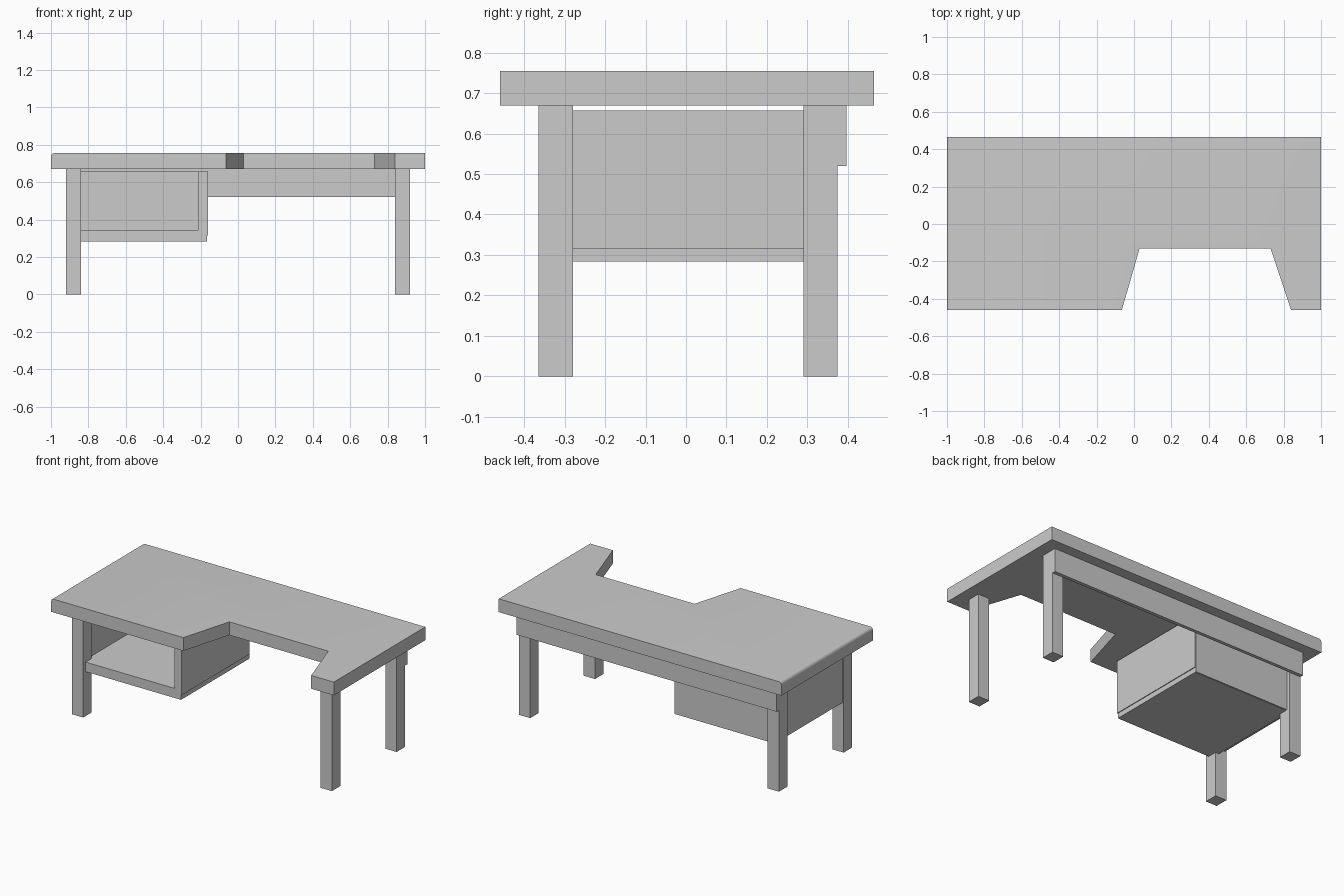
import bpy, bmesh

if "Cube" in bpy.data.objects:
    bpy.data.objects.remove(bpy.data.objects["Cube"])


def finish(name, bm):
    bmesh.ops.recalc_face_normals(bm, faces=bm.faces)
    mesh = bpy.data.meshes.new(name)
    bm.to_mesh(mesh)
    bm.free()
    obj = bpy.data.objects.new(name, mesh)
    bpy.context.collection.objects.link(obj)
    return obj


def box(name, x, y, z):
    """Box from (min, max) ranges on each axis."""
    bm = bmesh.new()
    bmesh.ops.create_cube(bm, size=1)
    for v in bm.verts:
        for i, (lo, hi) in enumerate((x, y, z)):
            v.co[i] = lo if v.co[i] < 0 else hi
    return finish(name, bm)


# Desktop with a tapered knee cut-out and a softened left top edge
Z0, Z1 = 0.67, 0.755
outline = [(-1, -0.46), (-0.065, -0.46), (0.03, -0.13), (0.73, -0.13),
           (0.84, -0.46), (1, -0.46), (1, 0.465), (-1, 0.465)]
bm = bmesh.new()
base = bm.faces.new([bm.verts.new((x, y, Z0)) for x, y in outline])
top = bmesh.ops.extrude_face_region(bm, geom=[base])["geom"]
for v in top:
    if isinstance(v, bmesh.types.BMVert):
        v.co.z = Z1
left_edge = [e for e in bm.edges
             if all(v.co.x < -0.99 and v.co.z > Z1 - 0.01 for v in e.verts)]
bmesh.ops.bevel(bm, geom=left_edge, offset=0.016, segments=3, profile=0.5,
                affect='EDGES')
desktop = finish("desktop", bm)
bpy.context.view_layer.objects.active = desktop
desktop.select_set(True)
bpy.ops.object.shade_smooth_by_angle()

# Four square legs
for side, x in (("left", (-0.92, -0.84)), ("right", (0.84, 0.92))):
    for end, y in (("front", (-0.365, -0.28)), ("back", (0.29, 0.375))):
        box(f"{end}_{side}_leg", x, y, (0, Z0))

# Rail across the back of the legs
box("back_rail", (-0.92, 0.92), (0.375, 0.397), (0.52, Z0))

# Open-fronted cabinet hung between the left legs
box("cabinet_floor", (-0.865, -0.165), (-0.34, 0.345), (0.284, 0.345))
box("cabinet_right_side", (-0.21, -0.16), (-0.342, 0.347), (0.316, 0.657))
box("cabinet_left_side", (-0.91, -0.86), (-0.28, 0.29), (0.316, 0.657))
box("cabinet_back", (-0.865, -0.165), (0.32, 0.35), (0.286, 0.657))
